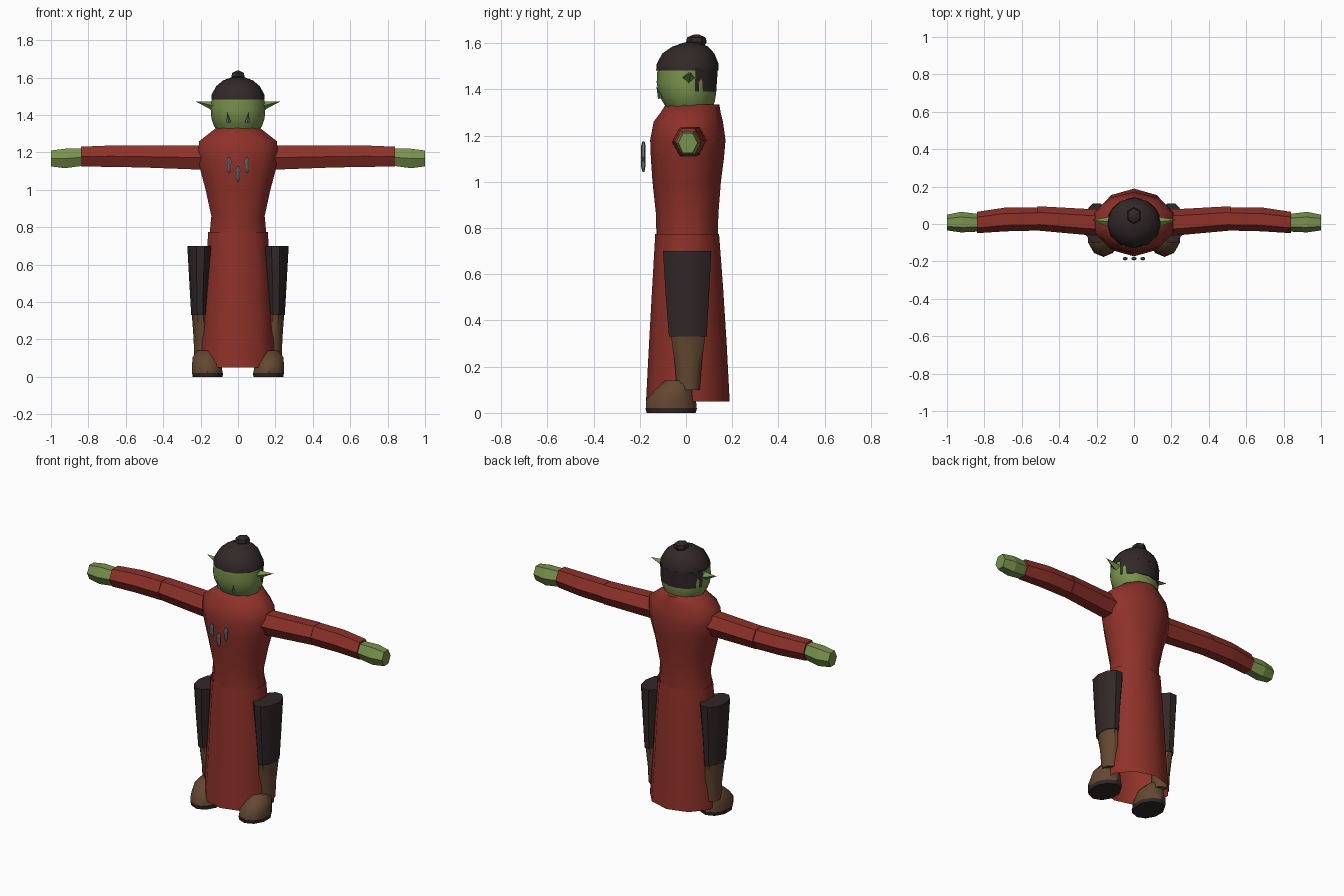
import bpy, bmesh, math
from mathutils import Vector

if "Cube" in bpy.data.objects:
    bpy.data.objects.remove(bpy.data.objects["Cube"], do_unlink=True)


def material(name, rgb):
    m = bpy.data.materials.new(name)
    m.use_nodes = True
    m.diffuse_color = (*rgb, 1)
    m.node_tree.nodes["Principled BSDF"].inputs["Base Color"].default_value = (*rgb, 1)
    return m


red = material("red cloth", (0.27, 0.031, 0.022))
green = material("green skin", (0.19, 0.29, 0.075))
dark = material("dark leather", (0.032, 0.021, 0.021))
brown = material("brown leather", (0.125, 0.064, 0.03))
grey = material("grey bone", (0.16, 0.18, 0.18))


def finish(name, bm, mat, smooth):
    """Turn a bmesh into an object with one colour and angle-based shading."""
    bmesh.ops.recalc_face_normals(bm, faces=bm.faces)
    me = bpy.data.meshes.new(name)
    bm.to_mesh(me)
    bm.free()
    me.materials.append(mat)
    ob = bpy.data.objects.new(name, me)
    bpy.context.collection.objects.link(ob)
    if smooth:
        bpy.ops.object.select_all(action="DESELECT")
        ob.select_set(True)
        bpy.context.view_layer.objects.active = ob
        bpy.ops.object.shade_smooth_by_angle(angle=math.radians(smooth))
    return ob


def loft(name, rings, mat, sides=10, smooth=45, axis="z", side=1,
         start=90, sweep=360, caps=True):
    """Skin elliptical rings (position, centre a, centre b, radius a, radius b)."""
    bm = bmesh.new()
    steps = sides if sweep == 360 else sides - 1
    loops = []
    for p, ca, cb, ra, rb in rings:
        loop = []
        for i in range(sides):
            t = math.radians(start + sweep * i / steps)
            a, b = ca + ra * math.cos(t), cb + rb * math.sin(t)
            co = Vector((a, b, p)) if axis == "z" else Vector((p, a, b))
            co.x *= side
            loop.append(bm.verts.new(co))
        loops.append(loop)
    for lo, hi in zip(loops, loops[1:]):
        for i in range(sides):
            j = (i + 1) % sides
            bm.faces.new((lo[i], lo[j], hi[j], hi[i]))
    if caps:
        bm.faces.new(loops[0])
        bm.faces.new(loops[-1])
    return finish(name, bm, mat, smooth)


def spike(name, base, tip, radii, mat, sides=4):
    """Pointed cone from an elliptical base; radii act across and along z or y."""
    bm = bmesh.new()
    base, tip = Vector(base), Vector(tip)
    d = (tip - base).normalized()
    u = d.cross(Vector((0, 1, 0))).normalized()
    v = d.cross(u)
    ring = []
    for i in range(sides):
        t = math.tau * i / sides
        ring.append(bm.verts.new(base + u * radii[0] * math.cos(t) + v * radii[1] * math.sin(t)))
    top = bm.verts.new(tip)
    for i in range(sides):
        bm.faces.new((ring[i], ring[(i + 1) % sides], top))
    bm.faces.new(ring)
    return finish(name, bm, mat, 0)


# Robe: closed upper body and open flared skirt
loft("robe_body", [
    (0.76, 0, 0.005, 0.160, 0.133),
    (0.86, 0, 0.005, 0.150, 0.135),
    (1.00, 0, 0.003, 0.182, 0.148),
    (1.10, 0, 0.006, 0.210, 0.158),
    (1.18, 0, 0.008, 0.226, 0.163),
    (1.26, 0, 0.010, 0.218, 0.150),
    (1.30, 0, 0.020, 0.165, 0.130),
    (1.335, 0, 0.028, 0.118, 0.116)], red, smooth=60)
loft("robe_skirt", [
    (0.05, 0, 0.008, 0.210, 0.181),
    (0.30, 0, 0.008, 0.194, 0.168),
    (0.55, 0, 0.007, 0.180, 0.153),
    (0.775, 0, 0.005, 0.168, 0.138)], red, caps=False)

# Head, cap of hair, back hair and top knot
loft("head", [
    (1.32, 0, 0.015, 0.115, 0.100),
    (1.345, 0, 0.012, 0.130, 0.112),
    (1.38, 0, 0.006, 0.142, 0.124),
    (1.43, 0, 0.002, 0.146, 0.129),
    (1.50, 0, 0.002, 0.138, 0.125)], green, sides=12)
loft("hair_cap", [
    (1.482, 0, 0.006, 0.143, 0.135),
    (1.51, 0, 0.007, 0.141, 0.134),
    (1.555, 0, 0.010, 0.116, 0.113),
    (1.585, 0, 0.018, 0.080, 0.078),
    (1.602, 0, 0.025, 0.035, 0.035)], dark, sides=12)
loft("hair_back", [
    (1.39, 0, 0, 0.143, 0.133),
    (1.49, 0, 0, 0.147, 0.140)], dark, sides=8, start=17, sweep=146)
loft("top_knot", [
    (1.585, 0, 0.045, 0.030, 0.032),
    (1.605, 0, 0.045, 0.041, 0.045),
    (1.625, 0, 0.045, 0.036, 0.040),
    (1.637, 0, 0.045, 0.010, 0.012)], dark, sides=6, smooth=0)

for side, label in ((1, "left"), (-1, "right")):
    # Ears and tusks
    spike(label + "_ear", (side * 0.125, 0.010, 1.448), (side * 0.225, 0.022, 1.472),
          (0.027, 0.030), green)
    spike(label + "_tusk", (side * 0.050, -0.112, 1.362), (side * 0.058, -0.128, 1.415),
          (0.012, 0.010), grey)

    # Sleeves and hand: hexagonal sections
    loft(label + "_upper_sleeve", [
        (0.15, 0.008, 1.172, 0.070, 0.073),
        (0.24, 0.010, 1.173, 0.070, 0.073),
        (0.515, 0.030, 1.178, 0.065, 0.067)],
        red, sides=6, smooth=0, axis="x", side=side, start=0)
    loft(label + "_lower_sleeve", [
        (0.517, 0.027, 1.178, 0.062, 0.067),
        (0.68, 0.025, 1.180, 0.064, 0.066),
        (0.84, 0.008, 1.178, 0.057, 0.061)],
        red, sides=6, smooth=0, axis="x", side=side, start=0)
    loft(label + "_hand", [
        (0.82, 0.006, 1.175, 0.046, 0.052),
        (0.925, 0.010, 1.168, 0.055, 0.060),
        (1.00, 0.008, 1.168, 0.042, 0.049)],
        green, sides=6, smooth=0, axis="x", side=side, start=0)

    # Leg: wide trouser, boot shaft, boot foot, sole
    loft(label + "_trouser", [
        (0.33, 0.203, 0.008, 0.047, 0.086),
        (0.50, 0.203, 0.006, 0.057, 0.098),
        (0.70, 0.200, 0.005, 0.071, 0.110)], dark, side=side, start=0)
    loft(label + "_boot_shaft", [
        (0.10, 0.185, 0.010, 0.050, 0.052),
        (0.20, 0.188, 0.010, 0.049, 0.060),
        (0.335, 0.202, 0.009, 0.045, 0.078)], brown, side=side, start=0)
    loft(label + "_boot_foot", [
        (0.02, 0.164, -0.064, 0.085, 0.110),
        (0.06, 0.166, -0.064, 0.084, 0.107),
        (0.105, 0.168, -0.047, 0.079, 0.082),
        (0.14, 0.172, -0.030, 0.048, 0.060)], brown, side=side)
    loft(label + "_sole", [
        (0.0, 0.162, -0.064, 0.084, 0.106),
        (0.022, 0.163, -0.064, 0.087, 0.112)], dark, side=side)

# Three claws hanging on the chest
for name, x, z in (("left_claw", 0.048, 1.132), ("middle_claw", 0, 1.085),
                   ("right_claw", -0.048, 1.132)):
    loft(name, [
        (z - 0.043, x, -0.184, 0.005, 0.004),
        (z - 0.022, x, -0.185, 0.013, 0.009),
        (z + 0.022, x, -0.185, 0.014, 0.010),
        (z + 0.043, x, -0.184, 0.006, 0.005)], grey, sides=6, smooth=0)
